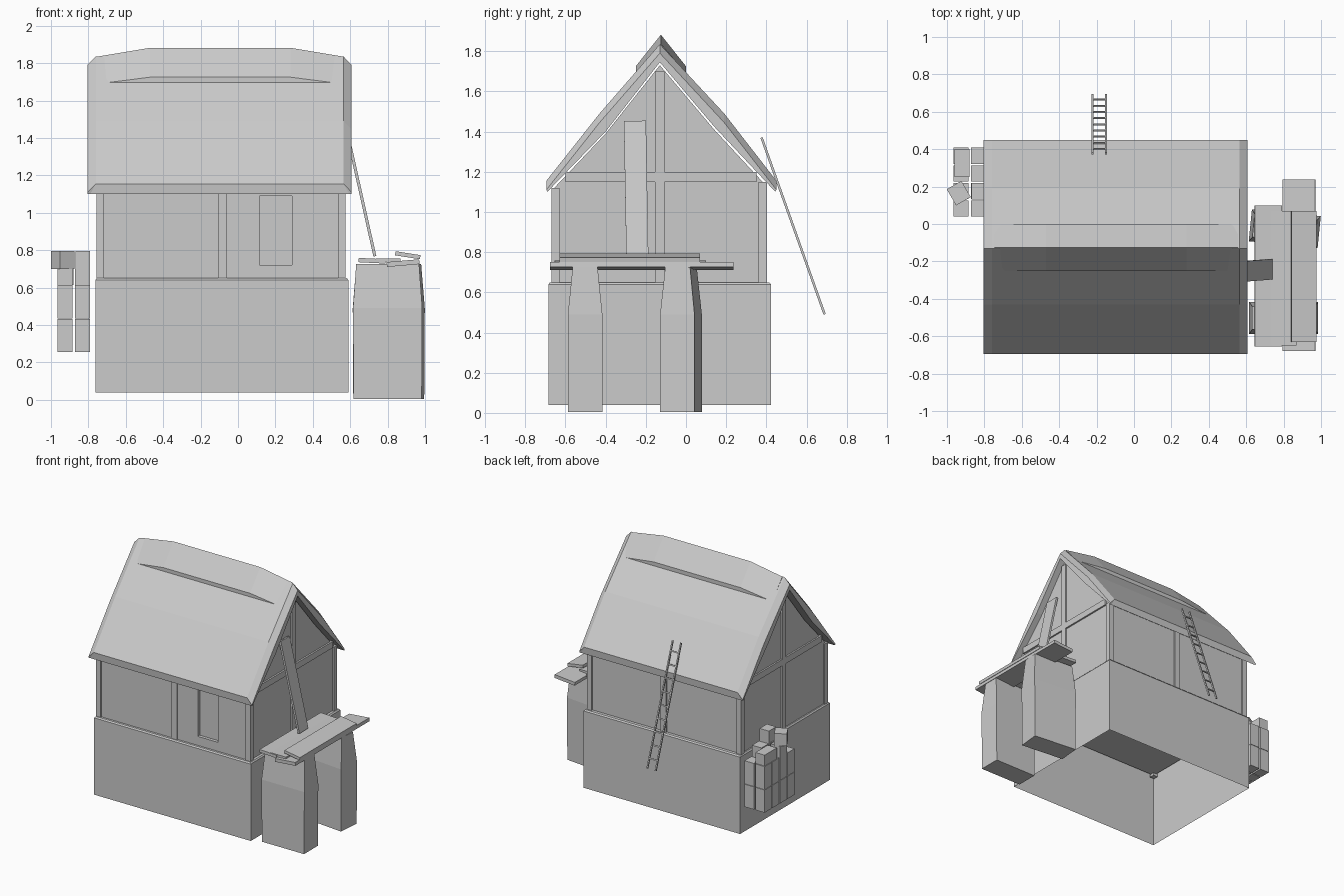
import bpy, bmesh
from math import radians, atan2
from mathutils import Vector, Euler

if "Cube" in bpy.data.objects:
    bpy.data.objects.remove(bpy.data.objects["Cube"])


def make(name, verts, faces):
    me = bpy.data.meshes.new(name)
    me.from_pydata(verts, [], faces)
    bm = bmesh.new()
    bm.from_mesh(me)
    bmesh.ops.recalc_face_normals(bm, faces=bm.faces)
    bm.to_mesh(me)
    bm.free()
    ob = bpy.data.objects.new(name, me)
    bpy.context.collection.objects.link(ob)
    return ob


def loft(name, rings):
    """Skin closed rings of equal length and cap both ends."""
    n = len(rings[0])
    verts = [p for r in rings for p in r]
    faces = [(i * n + j, i * n + (j + 1) % n, (i + 1) * n + (j + 1) % n, (i + 1) * n + j)
             for i in range(len(rings) - 1) for j in range(n)]
    faces += [tuple(range(n)), tuple(range((len(rings) - 1) * n, len(rings) * n))]
    return make(name, verts, faces)


def box(name, x, y, z, rot=(0, 0, 0)):
    """Box from (min, max) ranges, rotated in degrees about its centre."""
    c = Vector([(a + b) / 2 for a, b in (x, y, z)])
    h = [(b - a) / 2 for a, b in (x, y, z)]
    ring = [(-1, -1), (1, -1), (1, 1), (-1, 1)]
    ob = loft(name, [[(u * h[0], v * h[1], s * h[2]) for u, v in ring] for s in (-1, 1)])
    ob.location = c
    ob.rotation_euler = Euler([radians(a) for a in rot])
    return ob


# stone base, open underneath
base = loft("stone_base", [[(x, y, z) for x, y in
            ((-.755 - g, -.677 - g), (.582 + g, -.677 - g), (.582 + g, .414 + g), (-.755 - g, .414 + g))]
            for z, g in ((.04, .008), (.64, .008), (.65, 0))])
bm = bmesh.new()
bm.from_mesh(base.data)
bottom = [f for f in bm.faces if max(v.co.z for v in f.verts) < .1]
bmesh.ops.delete(bm, geom=bottom, context='FACES_ONLY')
bm.to_mesh(base.data)
bm.free()

# upper storey with gables
gable = [(-.66, .62), (.39, .62), (.39, 1.14), (.14, 1.41), (-.13, 1.73), (-.40, 1.39), (-.66, 1.115)]
walls = loft("upper_walls", [[(x, y, z) for y, z in gable] for x in (-.745, .562)])
cutter = box("window_cutter", (.115, .29), (-.80, -.635), (.72, 1.09))
cutter.hide_render = True
cutter.hide_set(True)
cut = walls.modifiers.new("window_recess", 'BOOLEAN')
cut.object = cutter
cut.operation = 'DIFFERENCE'
cut.solver = 'EXACT'

# timber frame
for x in ((-.757, -.717), (.535, .575)):
    for y, top in (((-.67, -.63), 1.12), ((.362, .402), 1.15)):
        box("corner_post", x, y, (.60, top))
for y, top in (((-.67, -.64), 1.11), ((.37, .402), 1.14)):
    box("wall_post", (-.108, -.06), y, (.65, top))
for x in ((-.757, -.73), (.545, .575)):
    box("gable_post", x, (-.155, -.108), (.65, 1.70))
    box("gable_beam", x, (-.60, .35), (1.15, 1.20))

# thatched roof with bevelled ends
inner = [(.445, 1.10), (.14, 1.425), (-.13, 1.745), (-.40, 1.40), (-.69, 1.10)]


def roof_ring(x, drop, xe):
    outer = [(-.695, 1.155 - drop), (-.43, 1.49 - drop), (-.13, 1.835 - drop),
             (.19, 1.49 - drop), (.45, 1.155 - drop)]
    return [(x, y, z) for y, z in outer] + [(xe, y, z) for y, z in inner]


loft("thatch_roof", [roof_ring(-.805, .045, -.805), roof_ring(-.76, 0, -.79), roof_ring(-.40, 0, -.40),
                     roof_ring(.20, 0, .20), roof_ring(.565, 0, .595), roof_ring(.607, .045, .607)])

# raised ridge cap, fading out toward both ends
cap = []
for x, peak, edge in ((-.745, 1.836, 1.69), (-.47, 1.882, 1.725), (.28, 1.882, 1.725), (.555, 1.836, 1.69)):
    cap.append([(x, -.25, 1.68), (x, -.25, edge), (x, -.125, peak), (x, 0, edge), (x, 0, 1.68), (x, -.125, 1.80)])
loft("ridge_cap", cap)

# two tapered pillars beside the house
for cx, cy, angle in ((.80, -.502, 0), (.806, -.025, -5.7)):
    rings = [[(u * hx, v * hy, z) for u, v in ((-1, -1), (1, -1), (1, 1), (-1, 1))]
             for z, hx, hy in ((.005, .182, .086), (.49, .185, .086), (.725, .168, .062))]
    pillar = loft("stone_pillar", rings)
    pillar.location = (cx, cy, 0)
    pillar.rotation_euler.z = radians(angle)

# bench planks resting on the pillars
box("bench_plank", (.645, .79), (-.655, .10), (.732, .755), (0, 3, 0))
box("bench_plank", (.735, .87), (-.65, .07), (.738, .756))
box("bench_plank", (.795, .97), (-.678, .237), (.718, .744), (0, -5, 0))
box("bench_plank", (.84, .975), (-.63, .07), (.762, .784), (0, 9, 0))

# plank leaning on the gable
plank = box("leaning_plank", (-.008, .008), (-.055, .055), (-.35, .35))
plank.location = (.655, -.248, 1.11)
plank.rotation_euler = (radians(1), -atan2(.157, .70), 0)

# ladder leaning on the back eave
foot, head = Vector((-.185, .69, .49)), Vector((-.185, .376, 1.37))
span = head - foot
tilt = atan2(-span.y, span.z)
for s in (-1, 1):
    rail = box("ladder_rail", (-.005, .005), (-.006, .006), (-span.length / 2, span.length / 2))
    rail.location = (foot + head) / 2 + Vector((s * .036, 0, 0))
    rail.rotation_euler.x = tilt
for i in range(9):
    rung = box("ladder_rung", (-.036, .036), (-.004, .004), (-.005, .005))
    rung.location = foot + span * (.08 + i * .105)
    rung.rotation_euler.x = tilt

# stacked blocks against the left wall
for x, tops in (((-.965, -.885), (.615, .70, .615, .615)), ((-.872, -.79), (.615, .70, .70, .615))):
    for i, top in enumerate(tops):
        y0 = .04 + i * .094
        box("stacked_block", x, (y0, y0 + .086), (.255, .432), (0, 0, 0))
        box("stacked_block", x, (y0, y0 + .086), (.435, top))
box("loose_block", (-.982, -.892), (.115, .215), (.70, .795), (0, 0, 30))
box("loose_block", (-.87, -.79), (.13, .22), (.70, .795))
box("loose_block", (-.96, -.88), (.25, .40), (.615, .70))
